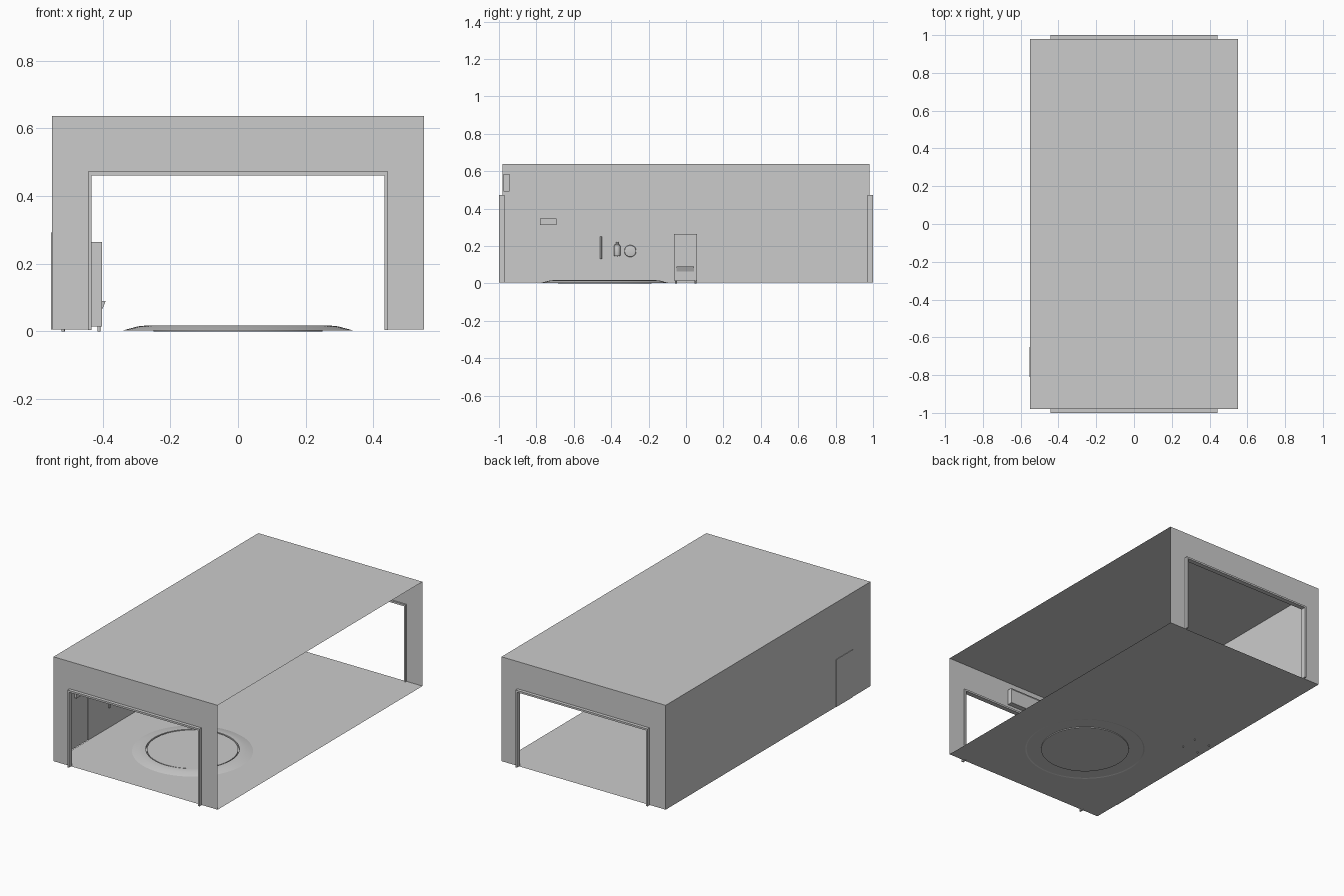
import bpy, bmesh, math
from mathutils import Vector

if "Cube" in bpy.data.objects:
    bpy.data.objects.remove(bpy.data.objects["Cube"])

X, Y, Z0, Z1 = 0.55, 0.98, 0.005, 0.637


def make(name, bm, smooth=False):
    me = bpy.data.meshes.new(name)
    bm.to_mesh(me)
    bm.free()
    ob = bpy.data.objects.new(name, me)
    bpy.context.collection.objects.link(ob)
    if smooth:
        bpy.ops.object.select_all(action='DESELECT')
        ob.select_set(True)
        bpy.context.view_layer.objects.active = ob
        bpy.ops.object.shade_smooth_by_angle(angle=math.radians(35))
    return ob


def box(name, lo, hi):
    bm = bmesh.new()
    bmesh.ops.create_cube(bm, size=1)
    for v in bm.verts:
        v.co = Vector([(l + h) / 2 + c * (h - l) for l, h, c in zip(lo, hi, v.co)])
    return make(name, bm)


def prism(name, pts, offset):
    """Extrude a closed outline of 3D points along an offset."""
    bm = bmesh.new()
    f = bm.faces.new([bm.verts.new(p) for p in pts])
    new = bmesh.ops.extrude_face_region(bm, geom=[f], use_keep_orig=True)['geom']
    bmesh.ops.translate(bm, vec=offset, verts=[v for v in new if isinstance(v, bmesh.types.BMVert)])
    bmesh.ops.recalc_face_normals(bm, faces=bm.faces)
    return make(name, bm)


def lathe(name, profile, centre, axis='Z', steps=64):
    """Spin (radius, height) points around an axis."""
    bm = bmesh.new()
    vs = [bm.verts.new((r, 0, h)) for r, h in profile]
    es = [bm.edges.new(p) for p in zip(vs, vs[1:])]
    bmesh.ops.spin(bm, geom=vs + es, cent=(0, 0, 0), axis=(0, 0, 1), angle=math.tau, steps=steps)
    bmesh.ops.remove_doubles(bm, verts=bm.verts, dist=1e-5)
    bmesh.ops.recalc_face_normals(bm, faces=bm.faces)
    for v in bm.verts:
        if axis == 'X':
            v.co = Vector((v.co.z, v.co.y, -v.co.x))
        v.co += Vector(centre)
    return make(name, bm, True)


def sheet(name, *polys):
    bm = bmesh.new()
    for p in polys:
        bm.faces.new([bm.verts.new(c) for c in p])
    bmesh.ops.remove_doubles(bm, verts=bm.verts, dist=1e-5)
    return make(name, bm)


def arch(w, h, y, base):
    """Half outline of an opening, left foot to right foot."""
    return [(-w, y, base), (-w, y, h), (w, y, h), (w, y, base)]


# Thin shell: floor, roof, and the end walls with wide openings; right side is open
for name, z in (("floor", Z0), ("roof", Z1)):
    sheet(name, [(-X, -Y, z), (X, -Y, z), (X, Y, z), (-X, Y, z)])

for name, s in (("front", -1), ("back", 1)):
    sheet(name + "_wall", arch(X, Z1, s * Y, Z0) + arch(0.44, 0.47, s * Y, Z0)[::-1])
    # door frame lining each opening
    prism(name + "_door_frame",
          arch(0.443, 0.472, s * 0.97, Z0 - 0.001) + arch(0.433, 0.461, s * 0.97, Z0 - 0.001)[::-1],
          (0, s * 0.03, 0))

# Left wall with a shallow side-door recess pushed outwards
ya, yb, zd, xd = -0.81, -0.65, 0.292, -X - 0.003
sheet("left_wall", [(-X, -Y, Z0), (-X, ya, Z0), (-X, ya, zd), (-X, yb, zd),
                    (-X, yb, Z0), (-X, Y, Z0), (-X, Y, Z1), (-X, -Y, Z1)])
sheet("side_door",
      [(xd, ya, Z0), (xd, yb, Z0), (xd, yb, zd), (xd, ya, zd)],
      [(-X, ya, Z0), (xd, ya, Z0), (xd, ya, zd), (-X, ya, zd)],
      [(-X, yb, Z0), (xd, yb, Z0), (xd, yb, zd), (-X, yb, zd)],
      [(-X, ya, zd), (xd, ya, zd), (xd, yb, zd), (-X, yb, zd)])

# Turntable: sloping rim, groove and flat platter
lathe("turntable_rim", [(0.34, 0.003), (0.295, 0.015), (0.265, 0.018), (0.257, 0.018), (0.257, 0.006)],
      (0, -0.435, 0))
lathe("turntable_platter", [(0, 0), (0.25, 0), (0.25, 0.016), (0, 0.016)], (0, -0.435, 0))

# Sign above the side door
box("door_sign", (-X, -0.78, 0.312), (-X + 0.015, -0.693, 0.346))

# Screen above the front opening, with an inset face
screen = box("wall_screen", (-0.12, -0.976, 0.49), (0.12, -0.945, 0.585))
bm = bmesh.new()
bm.from_mesh(screen.data)
bm.faces.ensure_lookup_table()
face = max(bm.faces, key=lambda f: f.calc_center_median().y)
bmesh.ops.inset_region(bm, faces=[face], thickness=0.006, depth=0)
bmesh.ops.translate(bm, verts=face.verts, vec=(0, -0.004, 0))
bm.to_mesh(screen.data)
bm.free()

# Wall fittings: upright tube, extinguisher and round reel
lathe("wall_tube", [(0, 0.13), (0.005, 0.13), (0.005, 0.25), (0, 0.25)], (-X + 0.008, -0.455, 0), steps=16)
lathe("extinguisher", [(0, 0.145), (0.016, 0.147), (0.017, 0.15), (0.017, 0.198), (0.014, 0.206),
                       (0.006, 0.211), (0.006, 0.222), (0, 0.222)], (-X + 0.019, -0.368, 0), steps=24)
lathe("hose_reel", [(0, 0), (0.03, 0), (0.032, 0.004), (0.03, 0.012), (0.02, 0.014), (0, 0.014)],
      (-X, -0.298, 0.173), axis='X', steps=32)

# Vending machine with feet and tilted tray
box("cabinet", (-0.53, -0.063, 0.015), (-0.402, 0.06, 0.265))
for i, x in enumerate((-0.517, -0.411)):
    for j, y in enumerate((-0.053, 0.05)):
        lathe(f"cabinet_foot_{i}{j}", [(0, 0), (0.005, 0), (0.005, 0.016), (0, 0.016)], (x, y, 0), steps=12)
prism("cabinet_tray", [(-0.403, -0.05, 0.062), (-0.391, -0.05, 0.09), (-0.403, -0.05, 0.09)], (0, 0.093, 0))
